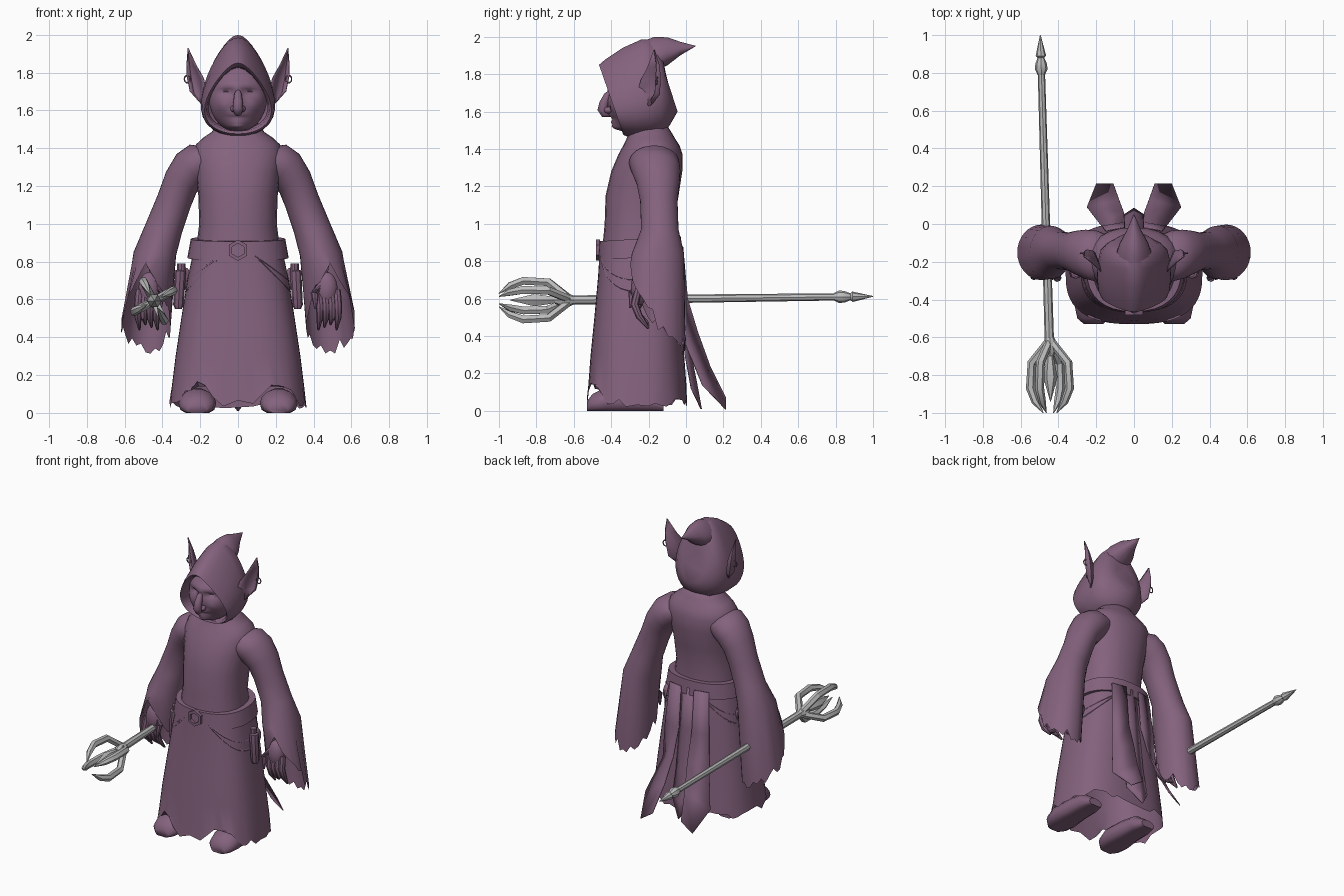
import bpy, bmesh, math, random
from mathutils import Vector

if "Cube" in bpy.data.objects:
    bpy.data.objects.remove(bpy.data.objects["Cube"])

random.seed(4)


def material(name, col):
    m = bpy.data.materials.new(name)
    m.diffuse_color = (*col, 1)
    m.use_nodes = True
    m.node_tree.nodes["Principled BSDF"].inputs["Base Color"].default_value = m.diffuse_color
    return m


CLOTH = material("dusty purple", (0.23, 0.123, 0.206))
STEEL = material("steel grey", (0.5, 0.5, 0.5))


def finish(bm, name, mat, angle=40):
    bmesh.ops.recalc_face_normals(bm, faces=bm.faces)
    me = bpy.data.meshes.new(name)
    bm.to_mesh(me)
    bm.free()
    ob = bpy.data.objects.new(name, me)
    bpy.context.collection.objects.link(ob)
    me.materials.append(mat)
    bpy.ops.object.select_all(action='DESELECT')
    ob.select_set(True)
    bpy.context.view_layer.objects.active = ob
    bpy.ops.object.shade_smooth_by_angle(angle=math.radians(angle))
    return ob


def loft(name, rings, mat=CLOTH, caps=(True, True), angle=40):
    """Skin a list of closed rings."""
    bm = bmesh.new()
    rows = [[bm.verts.new(p) for p in r] for r in rings]
    n = len(rows[0])
    for a, b in zip(rows, rows[1:]):
        for i in range(n):
            j = (i + 1) % n
            bm.faces.new((a[i], a[j], b[j], b[i]))
    for row, cap in zip((rows[0], rows[-1]), caps):
        if cap:
            bm.faces.new(row)
    bmesh.ops.remove_doubles(bm, verts=bm.verts, dist=1e-5)
    return finish(bm, name, mat, angle)


def oval(cx, cy, cz, rx, ry, sx=0, sy=0, n=24, p=1.0, s=1):
    """Oval ring around z; sx, sy tilt it and p < 1 squares it."""
    pts = []
    for i in range(n):
        a = math.tau * i / n
        c, d = math.cos(a), math.sin(a)
        x = rx * math.copysign(abs(c) ** p, c)
        y = ry * math.copysign(abs(d) ** p, d)
        pts.append(Vector((s * (cx + x), cy + y, cz + sx * x + sy * y)))
    return pts


def tube(name, path, radii, mat=CLOTH, n=8, angle=40, s=1):
    """Round tube through a path with a radius at each point."""
    pts = [Vector((s * x, y, z)) for x, y, z in path]
    rings = []
    for i, p in enumerate(pts):
        d = (pts[min(i + 1, len(pts) - 1)] - pts[max(i - 1, 0)]).normalized()
        u = d.cross(Vector((0, 0, 1)) if abs(d.z) < 0.9 else Vector((0, 1, 0))).normalized()
        v = d.cross(u)
        rings.append([p + radii[i] * (u * math.cos(math.tau * k / n) + v * math.sin(math.tau * k / n))
                      for k in range(n)])
    return loft(name, rings, mat, angle=angle)


def ball(name, c, r, s=1, seg=16, bumps=()):
    """Ellipsoid; bumps push the front out by soft spots (x, z, width, height, depth)."""
    bm = bmesh.new()
    bmesh.ops.create_uvsphere(bm, u_segments=seg, v_segments=seg // 2 + 2, radius=1)
    for v in bm.verts:
        front = max(0, -v.co.y)
        v.co = Vector((s * (c[0] + v.co.x * r[0]), c[1] + v.co.y * r[1], c[2] + v.co.z * r[2]))
        for x, z, w, h, d in bumps:
            v.co.y -= d * min(1, 2.5 * front) * math.exp(-((abs(v.co.x) - x) / w) ** 2 - ((v.co.z - z) / h) ** 2)
    return finish(bm, name, CLOTH, 75 if bumps else 40)


def sheet(name, rows):
    """Strip of cloth from rows of points, with a thin thickness."""
    bm = bmesh.new()
    vs = [[bm.verts.new(p) for p in r] for r in rows]
    for a, b in zip(vs, vs[1:]):
        for i in range(len(a) - 1):
            bm.faces.new((a[i], a[i + 1], b[i + 1], b[i]))
    ob = finish(bm, name, CLOTH, 60)
    mod = ob.modifiers.new("thickness", 'SOLIDIFY')
    mod.thickness = 0.006
    return ob


# Torso
torso = [(-.25, .84, .225, .20), (-.25, 1.0, .205, .185), (-.235, 1.15, .21, .195),
         (-.21, 1.28, .225, .19), (-.19, 1.37, .24, .172), (-.185, 1.42, .222, .15),
         (-.188, 1.455, .185, .13), (-.19, 1.485, .14, .115), (-.2, 1.54, .1, .09)]
loft("torso", [oval(0, y, z, rx, ry, p=.9) for y, z, rx, ry in torso], angle=60)

# Skirt with a ragged hem lifted over the feet
skirt = [oval(0, y, z, rx, ry, n=48, p=.75) for y, z, rx, ry in
         [(-.25, .88, .23, .21), (-.25, .72, .265, .22), (-.255, .5, .3, .235),
          (-.26, .3, .33, .25), (-.26, .14, .35, .262), (-.262, .04, .362, .268)]]
for v in skirt[-1]:
    v.z += random.uniform(-.02, .03)
    if v.y < -.3:
        v.z += .1 * max(0, 1 - ((abs(v.x) - .22) / .11) ** 2)
loft("skirt", skirt, caps=(False, False))

# Belt band and six-sided buckle
belt = [oval(0, -.245, z, rx, ry, sy=.06, n=32, p=.85)
        for z, rx, ry in [(.82, .235, .2), (.82, .268, .225), (.92, .25, .218), (.92, .215, .19)]]
loft("belt", belt, angle=30)
hexes = [[Vector((r * math.sin(math.tau * k / 6), y, .86 + r * math.cos(math.tau * k / 6))) for k in range(6)]
         for r, y in ((.056, -.46), (.056, -.482), (.036, -.482), (.036, -.46))]
loft("buckle", hexes + hexes[:1], caps=(False, False), angle=20)


# Hood shell, from the inner lining over the brim to the back of the head
def hood_ring(ty, tz, by, bz, w, k, n=32):
    pts = []
    for i in range(n):
        a = math.tau * i / n
        t = (math.sin(a) + 1) / 2
        pts.append(Vector((w * math.cos(a) * (1 - k * math.sin(a)), by + (ty - by) * t, bz + (tz - bz) * t)))
    return pts


hood = [(-.36, 1.825, -.27, 1.50, .148, .36), (-.44, 1.83, -.33, 1.49, .155, .38),
        (-.465, 1.85, -.335, 1.475, .165, .42), (-.43, 1.88, -.31, 1.465, .176, .42),
        (-.34, 1.94, -.25, 1.46, .184, .40), (-.24, 1.985, -.18, 1.465, .182, .36),
        (-.17, 1.985, -.12, 1.48, .172, .28), (-.125, 1.90, -.085, 1.53, .14, .15), (-.11, 1.80, -.045, 1.6, .08, 0)]
loft("hood", [hood_ring(*h) for h in hood], caps=(False, True), angle=60)
peak = [(-.26, 1.88, .085, .085), (-.17, 1.905, .095, .094), (-.1, 1.922, .072, .075),
        (-.03, 1.937, .035, .036), (.05, 1.95, .002, .002)]
loft("hood_peak", [[Vector((w * math.cos(a) * (1 - .35 * math.sin(a)), y, z + h * math.sin(a)))
                    for a in (math.tau * i / 16 for i in range(16))] for y, z, w, h in peak], angle=60)

# Face: head with brow, eye sockets, lids, cheeks, lips and chin, then the long nose
ball("head", (0, -.285, 1.665), (.153, .125, .18), seg=64, bumps=[
    (0, 1.735, .1, .025, .014), (.062, 1.692, .036, .018, -.026), (.062, 1.68, .024, .01, .014),
    (.08, 1.625, .035, .035, .012), (0, 1.58, .05, .012, .02), (0, 1.563, .055, .006, -.014),
    (0, 1.548, .045, .011, .02), (0, 1.515, .05, .022, .04), (0, 1.66, .02, .06, .016)])
tube("nose", [(0, -.395, 1.735), (0, -.418, 1.69), (0, -.438, 1.645), (0, -.445, 1.61), (0, -.435, 1.588), (0, -.40, 1.58)],
     [.012, .019, .025, .028, .022, .008], n=12, angle=75)

for s, side in ((1, "left"), (-1, "right")):
    ball(side + "_nostril", (.022, -.415, 1.608), (.018, .024, .018), s, 12)

    # Pointed ear, a deep cup opening forwards
    ear = [((.165, -.265, 1.64), (.18, -.22, 1.625), (.19, -.19, 1.63), (.2, -.18, 1.64), (.215, -.19, 1.655)),
           ((.165, -.26, 1.70), (.185, -.2, 1.69), (.205, -.15, 1.685), (.235, -.14, 1.69), (.255, -.165, 1.70)),
           ((.18, -.24, 1.77), (.195, -.185, 1.77), (.218, -.14, 1.77), (.25, -.135, 1.775), (.272, -.16, 1.78)),
           ((.22, -.205, 1.84), (.228, -.175, 1.84), (.24, -.145, 1.84), (.258, -.14, 1.845), (.272, -.155, 1.85)),
           ((.262, -.172, 1.93), (.263, -.17, 1.93), (.264, -.168, 1.93), (.265, -.167, 1.93), (.266, -.168, 1.93))]
    sheet(side + "_ear", [[(s * x, y, z) for x, y, z in r] for r in ear])
    ring = [(.268 + .016 * math.cos(a * math.tau / 10), -.155, 1.765 + .02 * math.sin(a * math.tau / 10))
            for a in range(11)]
    tube(side + "_earring", ring, [.004] * 11, n=5, s=s)

    # Wide sleeve, open at the front and ragged along the hem
    sleeve = [oval(*r, n=32, s=s) for r in
              [(.12, -.18, 1.35, .035, .11, 1.6, 0), (.2, -.17, 1.325, .055, .135, 1.7, 0),
               (.255, -.16, 1.285, .07, .13, 1.2, 0), (.3, -.15, 1.22, .08, .115, .7, 0),
               (.338, -.145, 1.12, .086, .1, .4, 0), (.395, -.14, .97, .098, .1, .2, 0),
               (.44, -.15, .84, .112, .14, .1, 0), (.488, -.15, .5, .13, .147, 0, 0)]]
    for v in sleeve[-1]:
        t = max(0, (v.y + .297) / .294)
        v.z = .79 - .45 * math.sqrt(t) + random.uniform(-.045, .04) * min(1, 3 * t)
    loft(side + "_sleeve", sleeve, caps=(True, False), angle=60)

    # Hand with long curled fingers
    tube(side + "_wrist", [(.44, -.16, .9), (.455, -.2, .79), (.465, -.245, .7)], [.04, .036, .04], s=s)
    ball(side + "_palm", (.47, -.25, .655), (.058, .045, .09), s, 14)
    for k in range(4):
        x = .425 + .032 * k
        tube(side + "_finger", [(x + .002, -.255, .65), (x + .008, -.275, .57), (x + .008, -.25, .505),
                                (x, -.2, .44 + .014 * (k % 3))], [.02, .022, .019, .006], n=8, s=s)
    tube(side + "_thumb", [(.44, -.26, .69), (.405, -.285, .63), (.41, -.3, .55)], [.024, .022, .006], n=8, s=s)

    # Hip vial, pouch and draped straps
    tube(side + "_vial", [(.30, -.26, .79), (.30, -.26, .755), (.305, -.26, .75), (.315, -.26, .57), (.315, -.26, .55)],
         [.022, .022, .03, .028, .018], n=8, s=s)
    ball(side + "_pouch", (.28, -.21, .71), (.035, .045, .06), s, 10)
    for drop in (0, .06):
        path = []
        for i in range(17):
            a = math.radians(-74 + 148 * i / 16)
            z = .83 - (.13 + drop) * math.sin(math.pi * i / 16)
            g = (.88 - z) * .2
            c, d = math.cos(a), math.sin(a)
            path.append(((.228 + g) * abs(c) ** .75, -.25 + (.208 + g * .3) * math.copysign(abs(d) ** .75, d), z))
        tube(side + "_strap", path, [.006] * 17, n=5, s=s)

    # Foot with a flat sole
    foot = [(-.12, .05, .05), (-.2, .08, .11), (-.32, .085, .13), (-.43, .1, .125), (-.5, .085, .09), (-.53, .05, .05)]
    loft(side + "_foot", [[Vector((s * (.215 + w * math.cos(math.tau * i / 14)), y,
                                   max(0, h * .4 + h * .62 * math.sin(math.tau * i / 14)))) for i in range(14)]
                          for y, w, h in foot], angle=50)

    # Flaring side tail: inner edge swings further back than the outer edge
    tail = [((.05, -.015, .88), (.15, -.035, .88)), ((.05, .01, .6), (.17, -.01, .6)),
            ((.055, .065, .42), (.18, .0, .36)), ((.08, .13, .24), (.25, .09, .14)), ((.11, .215, .07), (.2, .215, .01))]
    sheet(side + "_tail", [[(s * x, y, z) for x, y, z in r] for r in tail])

# Pointed middle tail, curved across its width
tail = [(.06, -.02, .88), (.07, .0, .6), (.08, .03, .3), (.085, .065, .12), (.004, .085, .01)]
sheet("middle_tail", [[(-w, y - .4 * w, z), (0, y, z), (w, y - .4 * w, z)] for w, y, z in tail])

# Staff: shaft, rear point, collar, middle spike and four prongs
tube("staff_shaft", [(-.447, -.66, .592), (-.492, .86, .61)], [.025, .019], STEEL)
tube("staff_rear_point", [(-.491, .79, .61), (-.491, .82, .61), (-.492, .85, .61), (-.493, .88, .61),
                          (-.493, .89, .61), (-.496, 1.0, .612)], [.02, .034, .03, .018, .028, .002], STEEL)
tube("staff_collar", [(-.446, -.6, .592), (-.446, -.63, .592), (-.446, -.66, .592), (-.445, -.7, .592)],
     [.024, .036, .038, .02], STEEL)
tube("staff_spike", [(-.445, -.68, .592), (-.444, -.73, .592), (-.443, -.81, .592), (-.442, -.94, .592)],
     [.014, .024, .038, .002], STEEL, n=6)
for k in range(4):
    a = math.radians(28 + 90 * k)
    path = [(-.445 + r * math.cos(a), y, .592 + r * math.sin(a))
            for y, r in ((-.63, .015), (-.735, .108), (-.87, .117), (-.94, .088), (-1.0, .04))]
    tube("staff_prong", path, [.022, .024, .024, .02, .002], STEEL, n=6, angle=30)
